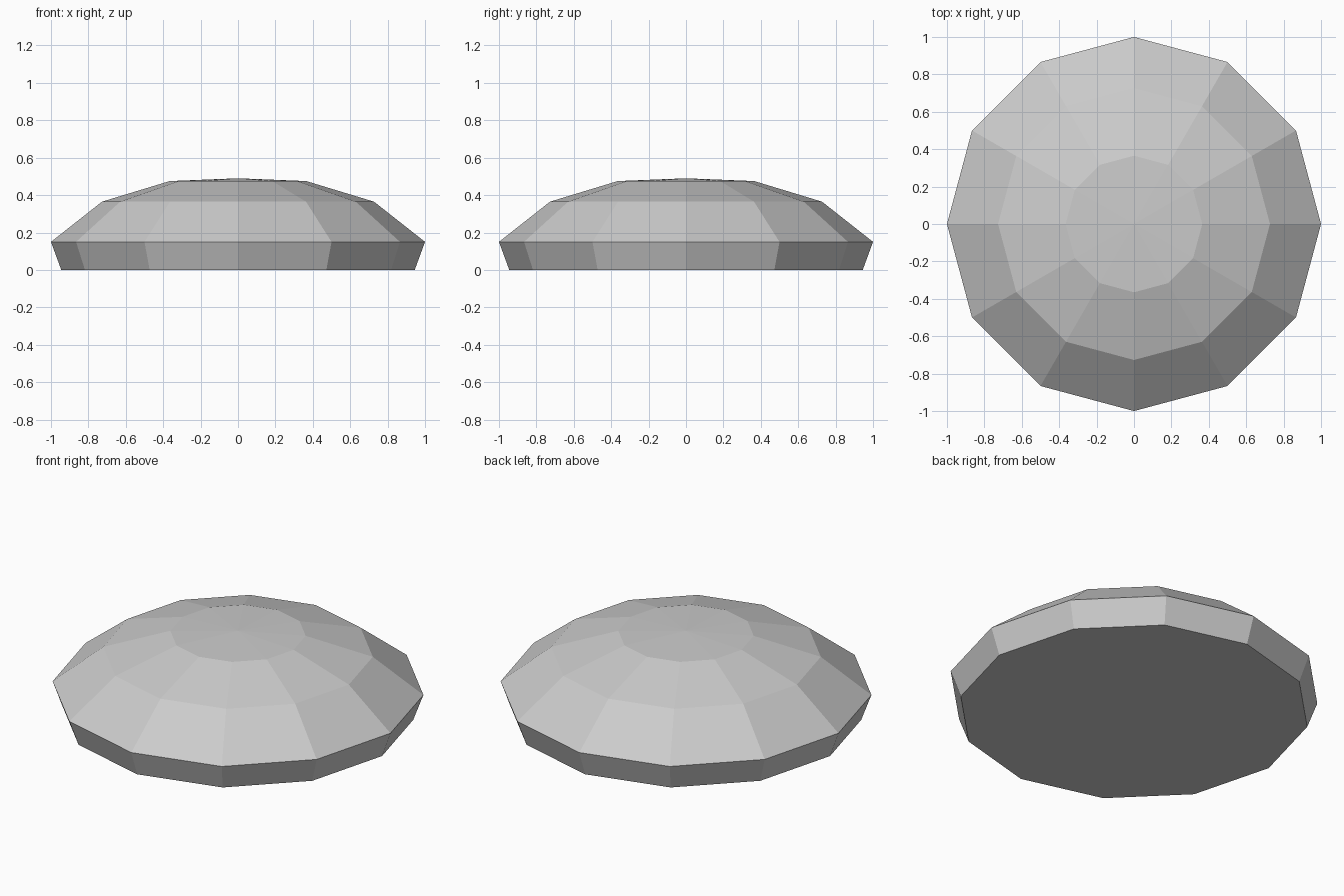
import bpy, bmesh, math

if "Cube" in bpy.data.objects:
    bpy.data.objects.remove(bpy.data.objects["Cube"])

SIDES = 12
# (radius, height) from the base rim up to the crown ring
PROFILE = [(0.945, 0.0), (1.0, 0.15), (0.727, 0.365), (0.365, 0.475)]
APEX_Z = 0.49

grey = bpy.data.materials.new("light grey")
grey.diffuse_color = (0.6, 0.6, 0.6, 1)
grey.use_nodes = True
grey.node_tree.nodes["Principled BSDF"].inputs["Base Color"].default_value = grey.diffuse_color

# Faceted dome: stacked rings, flat base and a shallow fan on top
bm = bmesh.new()
rings = [[bm.verts.new((r * math.cos(i * math.tau / SIDES),
                        r * math.sin(i * math.tau / SIDES), z))
          for i in range(SIDES)] for r, z in PROFILE]
apex = bm.verts.new((0, 0, APEX_Z))
bm.faces.new(rings[0][::-1])
for i in range(SIDES):
    j = (i + 1) % SIDES
    for low, high in zip(rings, rings[1:]):
        bm.faces.new((low[i], low[j], high[j], high[i]))
    bm.faces.new((rings[-1][i], rings[-1][j], apex))

mesh = bpy.data.meshes.new("faceted_dome")
bm.to_mesh(mesh)
bm.free()
mesh.materials.append(grey)
dome = bpy.data.objects.new("faceted_dome", mesh)
bpy.context.collection.objects.link(dome)
